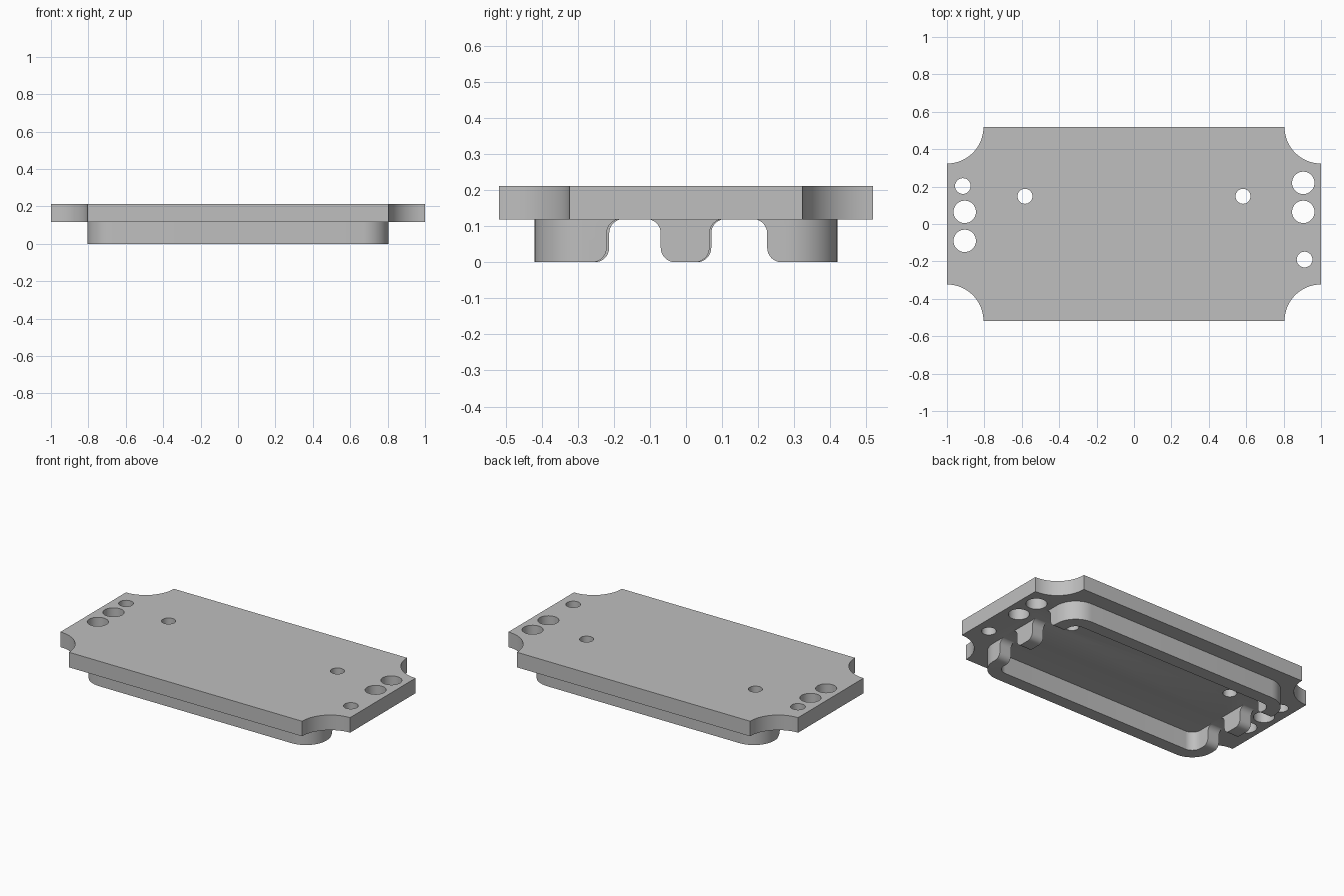
import bpy, bmesh, math
from mathutils import Vector

cube = bpy.data.objects.get("Cube")
if cube:
    bpy.data.objects.remove(cube)

grey = bpy.data.materials.new("plain grey")
grey.use_nodes = True
colour = (0.52, 0.52, 0.52, 1)
grey.diffuse_color = colour
grey.node_tree.nodes["Principled BSDF"].inputs["Base Color"].default_value = colour

PLATE_BOTTOM, PLATE_TOP = 0.118, 0.212
HALF_X, HALF_Y = 1.0, 0.518
RAIL_X, RAIL_Y, WALL = 0.805, 0.42, 0.08


def arc(cx, cy, r, start, end, steps=12):
    angles = [math.radians(start + (end - start) * i / steps) for i in range(steps + 1)]
    return [(cx + r * math.cos(a), cy + r * math.sin(a)) for a in angles]


def extrude(name, points, offset):
    """Closed prism from 3D outline points."""
    bm = bmesh.new()
    face = bm.faces.new([bm.verts.new(p) for p in points])
    geom = bmesh.ops.extrude_face_region(bm, geom=[face])["geom"]
    verts = [v for v in geom if isinstance(v, bmesh.types.BMVert)]
    bmesh.ops.translate(bm, verts=verts, vec=Vector(offset))
    bmesh.ops.recalc_face_normals(bm, faces=bm.faces)
    mesh = bpy.data.meshes.new(name)
    bm.to_mesh(mesh)
    bm.free()
    mesh.materials.append(grey)
    obj = bpy.data.objects.new(name, mesh)
    bpy.context.collection.objects.link(obj)
    return obj


def prism(name, outline, z0, z1):
    return extrude(name, [(x, y, z0) for x, y in outline], (0, 0, z1 - z0))


def combine(target, tool, operation="DIFFERENCE"):
    mod = target.modifiers.new("combine", "BOOLEAN")
    mod.operation, mod.object, mod.solver = operation, tool, "EXACT"
    bpy.context.view_layer.objects.active = target
    bpy.ops.object.modifier_apply(modifier=mod.name)
    bpy.data.objects.remove(tool)


def rounded_rect(hx, hy, r):
    return [p for sx, sy, a in ((1, 1, 0), (-1, 1, 90), (-1, -1, 180), (1, -1, 270))
            for p in arc(sx * (hx - r), sy * (hy - r), r, a, a + 90)]


def notch_outline(y0, y1, r=0.04, h=PLATE_BOTTOM + 0.002):
    """Opening with rounded top corners and flared foot."""
    left = [(y0 - r, -0.05)] + arc(y0 - r, r, r, -90, 0, 8) + arc(y0 + r, h - r, r, 180, 90, 8)
    right = [(y0 + y1 - y, z) for y, z in reversed(left)]
    return left + right


# Plate with scooped corners
scoop = 0.195
outline = [p for sx, sy, a in ((1, 1, 270), (-1, 1, 360), (-1, -1, 90), (1, -1, 180))
           for p in arc(sx * HALF_X, sy * HALF_Y, scoop, a, a - 90, 16)]
plate = prism("cover_plate", outline, PLATE_BOTTOM, PLATE_TOP)

# Rim under the plate, with two openings in each end wall
rim = prism("rim", rounded_rect(RAIL_X, RAIL_Y, 0.14), 0, 0.16)
combine(rim, prism("rim_cutter", rounded_rect(RAIL_X - WALL, RAIL_Y - WALL, 0.06), -0.1, 0.3))
for x, spans in ((0.65, ((-0.22, -0.07), (0.065, 0.225))),
                 (-0.85, ((-0.213, -0.07), (0.07, 0.225)))):
    for span in spans:
        points = [(x, y, z) for y, z in notch_outline(*span)]
        combine(rim, extrude("notch_cutter", points, (0.2, 0, 0)))
combine(plate, rim, "UNION")

# Through holes: x, y, radius
for x, y, r in ((-0.915, 0.203, 0.042), (-0.905, 0.065, 0.06), (-0.905, -0.09, 0.06),
                (0.905, 0.22, 0.06), (0.905, 0.065, 0.06), (0.912, -0.19, 0.042),
                (-0.583, 0.148, 0.04), (0.583, 0.148, 0.04)):
    combine(plate, prism("hole_cutter", arc(x, y, r, 0, 348.75, 31), -0.1, 0.4))

bpy.ops.object.select_all(action="DESELECT")
plate.select_set(True)
bpy.context.view_layer.objects.active = plate
bpy.ops.object.shade_smooth_by_angle(angle=math.radians(30))
